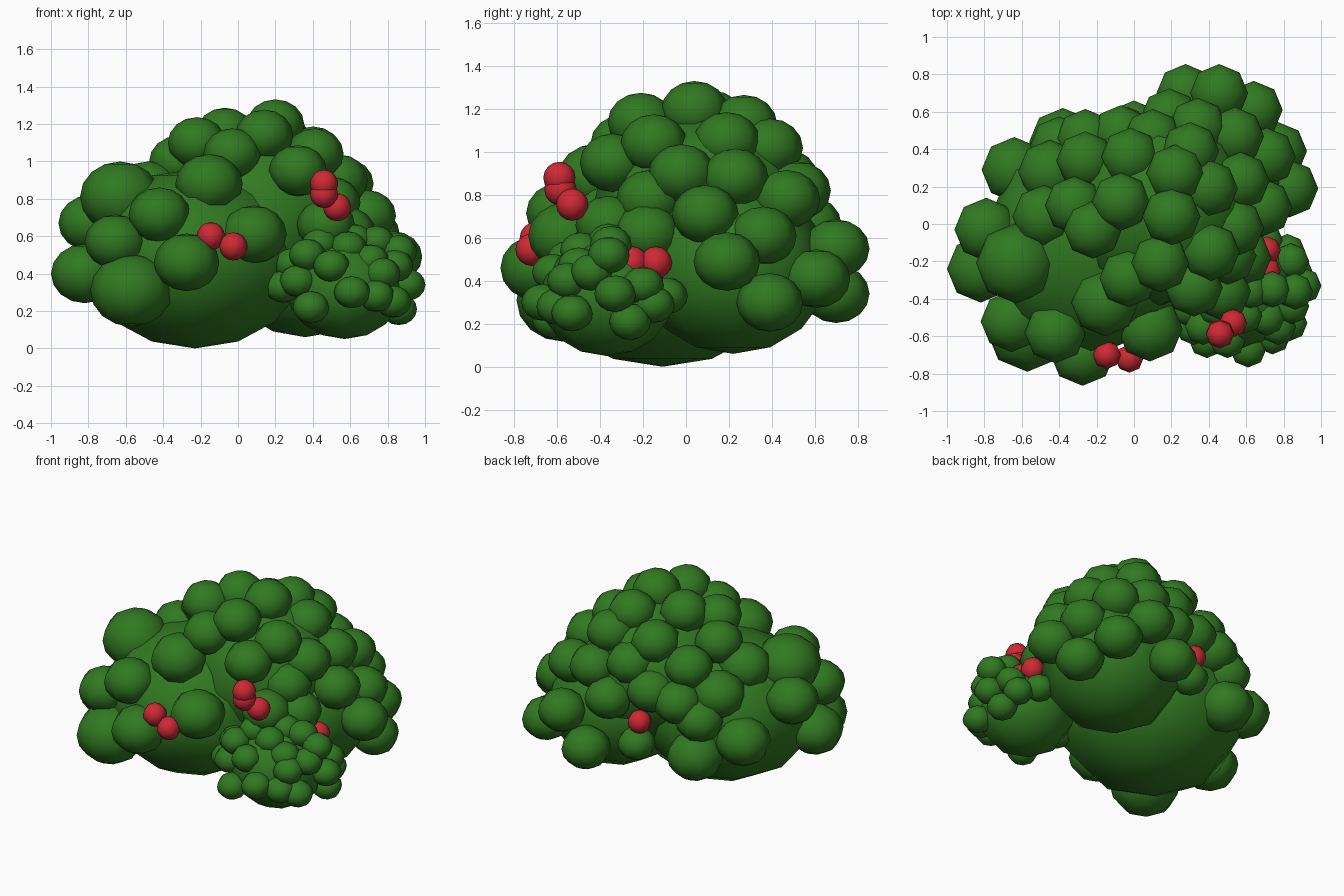
import bpy, bmesh
from mathutils import Matrix


def material(name, rgb):
    m = bpy.data.materials.new(name)
    m.diffuse_color = (*rgb, 1)
    return m


GREEN = material("leaf green", (0.03, 0.19, 0.015))
RED = material("berry red", (0.62, 0.022, 0.035))


def balls(name, mat, items):
    """One object made of low-poly balls: (x, y, z, radius, height radius)."""
    bm = bmesh.new()
    for x, y, z, r, h in items:
        bmesh.ops.create_uvsphere(
            bm, u_segments=8, v_segments=8, radius=1,
            matrix=Matrix.Translation((x, y, z)) @ Matrix.Diagonal((r, r, h, 1)))
    for f in bm.faces:
        f.smooth = True
    me = bpy.data.meshes.new(name)
    bm.to_mesh(me)
    bm.free()
    me.materials.append(mat)
    bpy.context.collection.objects.link(bpy.data.objects.new(name, me))


SQUASH = 0.88

# Large core masses
balls("lower_core", GREEN, [(-0.23, -0.11, 0.48, 0.60, 0.48)])
balls("back_core", GREEN, [(0.36, 0.22, 0.46, 0.45, 0.40)])
balls("upper_core", GREEN, [(0.13, 0.08, 0.71, 0.52, 0.47)])
balls("small_core", GREEN, [(0.57, -0.37, 0.32, 0.31, 0.27)])

# Leaf clumps on the lower left mass: x, y, z, radius
lower = [
    (-.63, -.21, .81, .215), (-.79, -.03, .67, .17), (-.64, .29, .47, .175),
    (-.42, -.58, .715, .165), (-.82, -.24, .40, .18), (-.655, -.52, .57, .165),
    (-.57, -.57, .31, .22), (-.275, -.69, .46, .175), (.085, -.56, .61, .175),
    (-.155, -.42, .88, .18), (-.45, .28, .74, .17), (-.38, .44, .36, .18),
    (-.48, .04, .85, .17), (.0, .54, .38, .12),
]
balls("lower_leaf_clumps", GREEN, [(x, y, z, r, r * SQUASH) for x, y, z, r in lower])

# Leaf clumps on the tall right mass
upper = [
    (.20, .04, 1.195), (-.22, -.03, 1.10), (.14, -.21, 1.14), (-.03, -.29, 1.04),
    (-.02, .36, 1.02), (.22, .27, 1.13), (.41, -.15, 1.04), (.40, .19, 1.05),
    (.32, -.34, .95), (.54, -.02, .90), (.69, .09, .71), (.83, .19, .49),
    (.77, .39, .30), (.64, .61, .41), (.455, .70, .55), (.275, .70, .34),
    (.54, .47, .78), (.30, .39, 1.02), (.57, .23, .88), (.71, .36, .61),
    (.19, .57, .66), (.10, .46, .88), (-.07, .48, .74), (-.26, .34, .90),
    (-.26, .46, .70), (-.32, .10, 1.0), (-.40, .42, .60), (.50, -.17, .78),
    (.47, -.36, .66), (-.07, .12, 1.15), (.58, -.18, .62), (.34, .52, .82),
]
balls("upper_leaf_clumps", GREEN, [(x, y, z, .155, .155 * SQUASH) for x, y, z in upper])

# Small leaf clumps on the front right mass
small = [
    (.86, -.36, .52), (.905, -.33, .34), (.83, -.53, .25), (.77, -.55, .40),
    (.61, -.67, .30), (.59, -.49, .54), (.50, -.62, .44), (.44, -.45, .56),
    (.37, -.55, .50), (.32, -.55, .36), (.39, -.62, .22), (.74, -.35, .57),
    (.71, -.50, .47), (.62, -.36, .58), (.84, -.20, .38), (.82, -.15, .29),
    (.86, -.26, .21), (.74, -.60, .28), (.84, -.44, .44), (.29, -.45, .45),
    (.70, -.09, .33), (.24, -.47, .33),
]
balls("small_leaf_clumps", GREEN, [(x, y, z, .097, .097 * SQUASH) for x, y, z in small])

# Berries in little groups
berries = {
    "front_berries": [(-.145, -.70, .60), (-.025, -.72, .545)],
    "upper_berries": [(.46, -.59, .88), (.46, -.585, .825), (.53, -.53, .755)],
    "side_berries": [(.71, -.25, .485), (.71, -.14, .485)],
    "back_berries": [(-.03, .55, .54)],
}
for name, pts in berries.items():
    balls(name, RED, [(*p, .075, .075) for p in pts])
